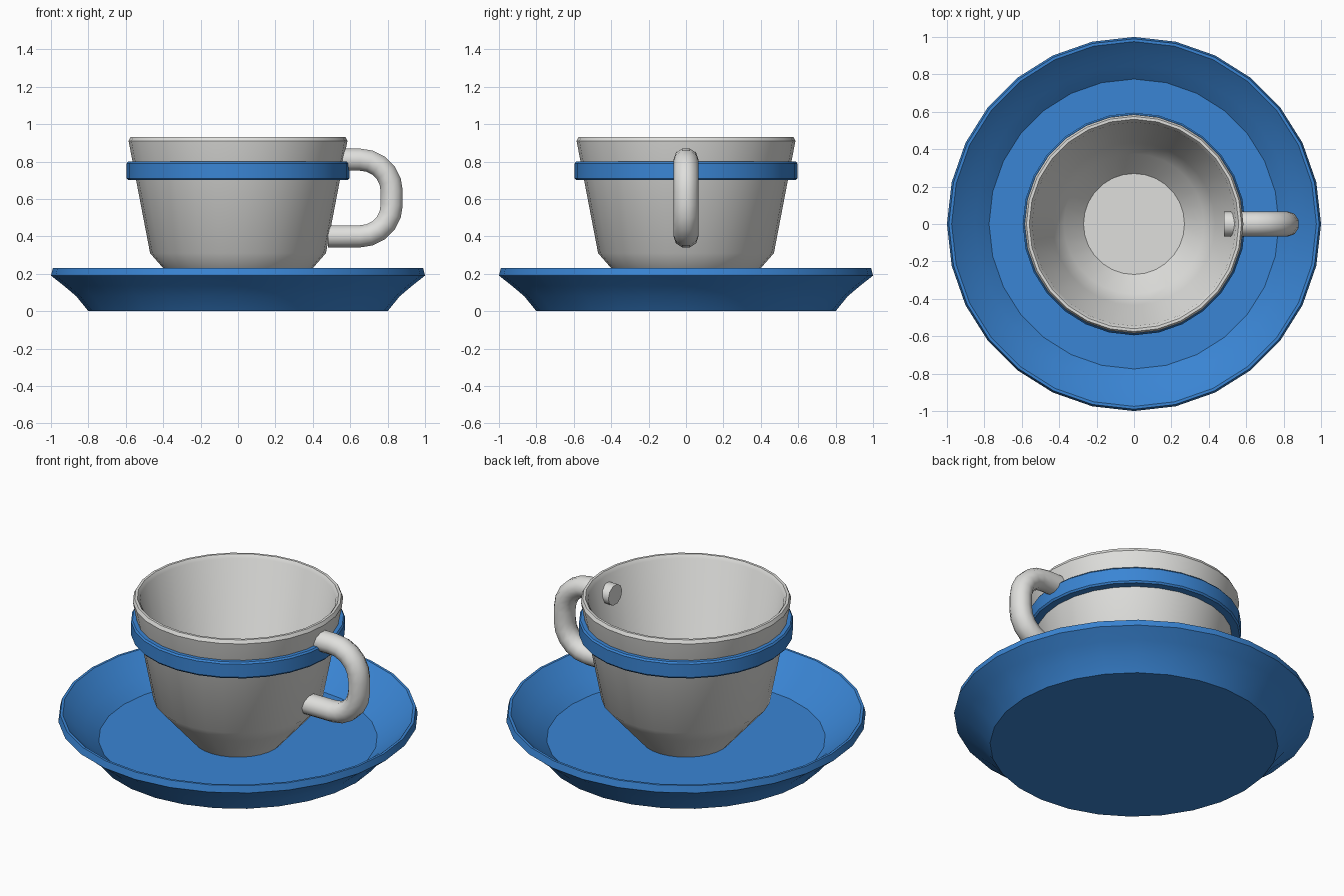
import bpy, bmesh, math
from mathutils import Vector

if "Cube" in bpy.data.objects:
    bpy.data.objects.remove(bpy.data.objects["Cube"])


def material(name, rgb):
    m = bpy.data.materials.new(name)
    m.diffuse_color = (*rgb, 1)
    m.use_nodes = True
    m.node_tree.nodes["Principled BSDF"].inputs["Base Color"].default_value = m.diffuse_color
    return m


BLUE = material("blue glaze", (0.042, 0.235, 0.66))
WHITE = material("off white glaze", (0.74, 0.74, 0.72))


def finish(name, bm, mat, angle):
    bmesh.ops.recalc_face_normals(bm, faces=bm.faces)
    me = bpy.data.meshes.new(name)
    bm.to_mesh(me)
    bm.free()
    me.materials.append(mat)
    ob = bpy.data.objects.new(name, me)
    bpy.context.collection.objects.link(ob)
    bpy.ops.object.select_all(action='DESELECT')
    ob.select_set(True)
    bpy.context.view_layer.objects.active = ob
    bpy.ops.object.shade_smooth_by_angle(angle=math.radians(angle))
    return ob


def bridge(bm, a, b):
    n = len(a)
    for i in range(n):
        bm.faces.new((a[i], a[(i + 1) % n], b[(i + 1) % n], b[i]))


def lathe(name, profile, mat, sides=28, closed=False, angle=35):
    # spin a (radius, z) profile about the z axis; open profiles get flat caps
    bm = bmesh.new()
    rings = []
    for r, z in profile:
        rings.append([bm.verts.new((r * math.cos(math.tau * i / sides),
                                    r * math.sin(math.tau * i / sides), z))
                      for i in range(sides)])
    for a, b in zip(rings, rings[1:]):
        bridge(bm, a, b)
    if closed:
        bridge(bm, rings[-1], rings[0])
    else:
        bm.faces.new(rings[0])
        bm.faces.new(rings[-1])
    return finish(name, bm, mat, angle)


def tube(name, path, ry, rn, mat, sides=10):
    # sweep an oval section along a path in the xz plane
    bm = bmesh.new()
    rings = []
    pts = [Vector((x, 0, z)) for x, z in path]
    for k, p in enumerate(pts):
        t = (pts[min(k + 1, len(pts) - 1)] - pts[max(k - 1, 0)]).normalized()
        nrm = Vector((-t.z, 0, t.x))
        rings.append([bm.verts.new(p + nrm * rn * math.sin(math.tau * i / sides)
                                   + Vector((0, ry * math.cos(math.tau * i / sides), 0)))
                      for i in range(sides)])
    for a, b in zip(rings, rings[1:]):
        bridge(bm, a, b)
    bm.faces.new(rings[0])
    bm.faces.new(rings[-1])
    return finish(name, bm, mat, 50)


# saucer: flat base, flared wall, thin rim, flat floor
lathe("saucer", [(0.80, 0), (0.865, 0.08), (0.93, 0.135), (1.0, 0.19), (0.99, 0.23),
                 (0.975, 0.23), (0.91, 0.17), (0.85, 0.125), (0.775, 0.06)], BLUE)

# cup: outside up to the rim and back down to the inner floor
lathe("cup", [(0.25, 0.06), (0.40, 0.23), (0.47, 0.31), (0.585, 0.91), (0.575, 0.93),
              (0.56, 0.93), (0.545, 0.91), (0.435, 0.33), (0.375, 0.255), (0.27, 0.14)],
      WHITE)

# band around the cup
lathe("cup_band", [(0.535, 0.70), (0.587, 0.70), (0.595, 0.71), (0.595, 0.79),
                   (0.587, 0.80), (0.55, 0.80)], BLUE, closed=True)

# handle: two rounded corners between straight ends
R = 0.17
path = [(0.48, 0.81), (0.56, 0.81)]
for cz, start in ((0.64, 90), (0.57, 0)):
    for i in range(6):
        a = math.radians(start - 18 * i)
        path.append((0.652 + R * math.cos(a), cz + R * math.sin(a)))
path += [(0.56, 0.40), (0.48, 0.40)]
tube("handle", path, 0.067, 0.062, WHITE)
